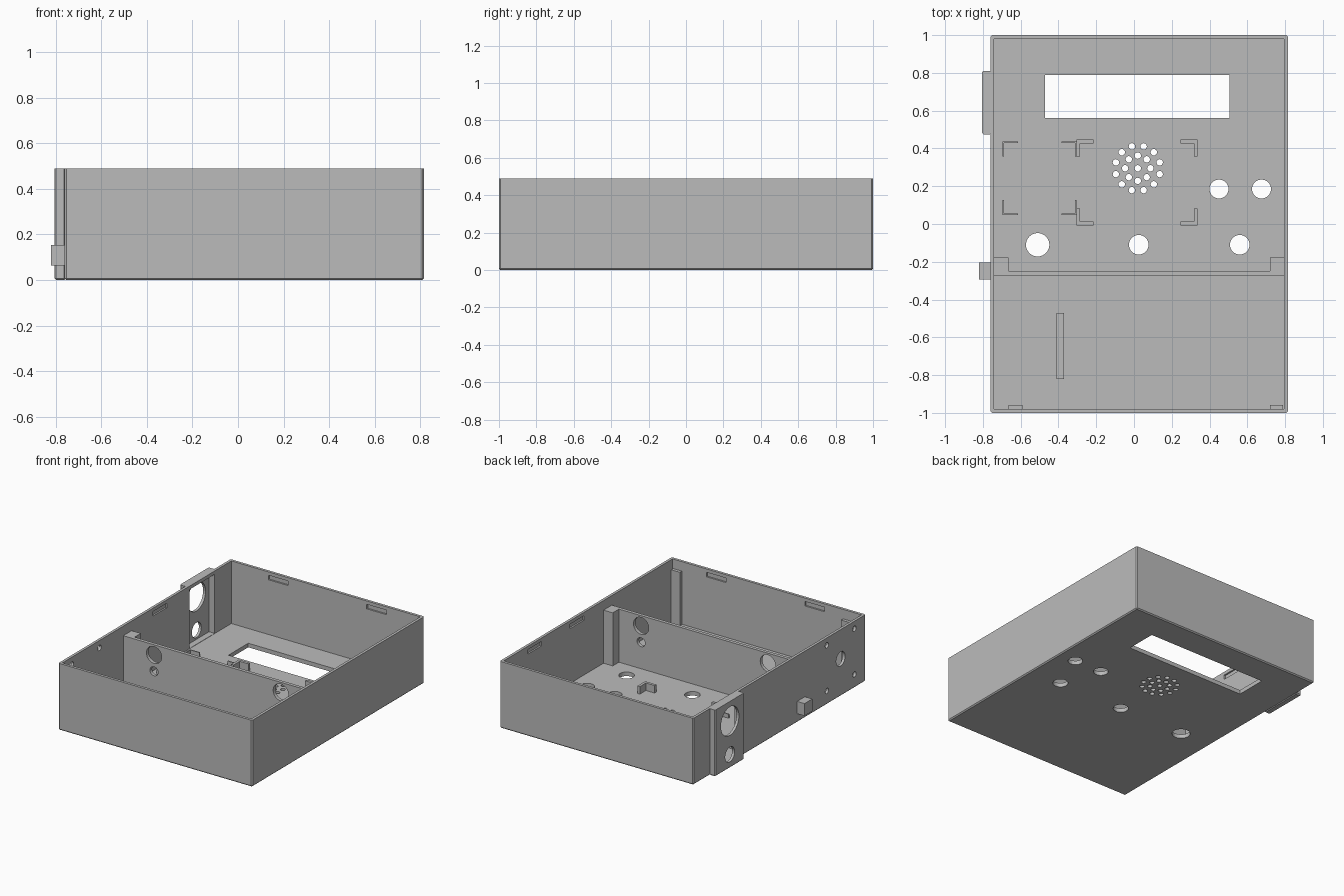
import bpy, bmesh, math
from mathutils import Matrix, Vector

cube = bpy.data.objects.get("Cube")
if cube:
    bpy.data.objects.remove(cube, do_unlink=True)

grey = bpy.data.materials.new("plain grey plastic")
grey.use_nodes = True
colour = (0.5, 0.5, 0.5, 1)
grey.diffuse_color = colour
grey.node_tree.nodes["Principled BSDF"].inputs["Base Color"].default_value = colour


def add_box(bm, x, y, z):
    """Add a box given as three (low, high) ranges."""
    size = Matrix.Diagonal((x[1] - x[0], y[1] - y[0], z[1] - z[0], 1))
    centre = Vector((sum(x) / 2, sum(y) / 2, sum(z) / 2))
    return bmesh.ops.create_cube(bm, size=1, matrix=Matrix.Translation(centre) @ size)["verts"]


def add_rod(bm, centre, radius, axis, length=0.1, sides=32):
    turn = Vector((0, 0, 1)).rotation_difference(Vector(axis)).to_matrix().to_4x4()
    bmesh.ops.create_cone(bm, cap_ends=True, segments=sides, radius1=radius, radius2=radius,
                          depth=length, matrix=Matrix.Translation(centre) @ turn)


def finish(bm, name):
    mesh = bpy.data.meshes.new(name)
    bm.to_mesh(mesh)
    bm.free()
    mesh.materials.append(grey)
    obj = bpy.data.objects.new(name, mesh)
    bpy.context.collection.objects.link(obj)
    return obj


def box(name, x, y, z):
    bm = bmesh.new()
    add_box(bm, x, y, z)
    return finish(bm, name)


def bevelled_box(name, x, y, z):
    """Box with every edge chamfered except the top rim."""
    bm = bmesh.new()
    add_box(bm, x, y, z)
    edges = [e for e in bm.edges if min(v.co.z for v in e.verts) < z[1] - 0.001]
    bmesh.ops.bevel(bm, geom=edges, offset=0.008, segments=1, affect='EDGES')
    return finish(bm, name)


def cut(obj, bm):
    """Subtract a bmesh from an object."""
    cutter = finish(bm, "cutter")
    cutter.hide_render = True
    mod = obj.modifiers.new("cut", 'BOOLEAN')
    mod.operation = 'DIFFERENCE'
    mod.solver = 'EXACT'
    mod.object = cutter
    bpy.context.view_layer.objects.active = obj
    bpy.ops.object.modifier_apply(modifier=mod.name)
    bpy.data.objects.remove(cutter, do_unlink=True)


TOP, FLOOR, RIB_TOP = 0.49, 0.03, 0.42
LEFT, RIGHT = -0.74, 0.795       # inner wall faces

# Open tray
case = bevelled_box("case", (-0.76, 0.815), (-1, 1), (0, TOP))
bm = bmesh.new()
add_box(bm, (LEFT, RIGHT), (-0.98, 0.98), (FLOOR, 0.6))
cut(case, bm)

# Floor openings: display window, knob holes, speaker grille
bm = bmesh.new()
add_box(bm, (-0.47, 0.505), (0.56, 0.79), (-0.05, 0.05))
for x, y, r in ((-0.51, -0.11, 0.062), (0.025, -0.11, 0.052), (0.56, -0.11, 0.052),
                (0.45, 0.185, 0.05), (0.675, 0.185, 0.05)):
    add_rod(bm, (x, y, 0), r, (0, 0, 1))
for count, ring, start in ((1, 0, 0), (8, 0.067, 0), (12, 0.12, 15)):
    for i in range(count):
        a = math.radians(start) + math.tau * i / count
        add_rod(bm, (0.02 + ring * math.cos(a), 0.295 + ring * math.sin(a), 0),
                0.017, (0, 0, 1), sides=16)

# Side wall openings: connector holes and the recess behind the socket housing
add_rod(bm, (-0.75, -0.71, 0.275), 0.052, (1, 0, 0))
for y in (-0.55, -0.87):
    for z in (0.1, 0.435):
        add_rod(bm, (-0.75, y, z), 0.02, (1, 0, 0), sides=16)
add_box(bm, (-0.79, -0.7), (0.495, 0.785), (FLOOR + 0.002, 0.465))

# Blind lid catch slots inside the rim
SLOT = (0.432, 0.465)
for x in (-0.36, 0.44):
    add_box(bm, (x - 0.08, x + 0.08), (0.95, 0.992), SLOT)
    add_box(bm, (x - 0.08, x + 0.08), (-0.992, -0.95), SLOT)
for y in (0.13, 0.62):
    add_box(bm, (0.77, 0.807), (y - 0.08, y + 0.08), SLOT)
add_box(bm, (-0.752, -0.72), (0.07, 0.23), SLOT)
cut(case, bm)

# Socket housing on the side wall
housing = bevelled_box("socket_housing", (-0.805, -0.755), (0.475, 0.81), (0, TOP))
bm = bmesh.new()
add_box(bm, (-0.785, -0.7), (0.495, 0.785), (FLOOR + 0.002, 0.465))
cut(housing, bm)
bm = bmesh.new()
add_rod(bm, (-0.8, 0.64, 0.345), 0.105, (1, 0, 0))
add_rod(bm, (-0.8, 0.64, 0.1), 0.055, (1, 0, 0))
cut(housing, bm)

box("side_block", (-0.82, -0.755), (-0.295, -0.205), (0.065, 0.155))

# Divider wall with two pairs of cable holes
divider = box("divider", (LEFT - 0.005, RIGHT + 0.005), (-0.275, -0.25), (FLOOR - 0.005, RIB_TOP))
bm = bmesh.new()
for x in (-0.49, 0.54):
    add_rod(bm, (x, -0.26, 0.345), 0.062, (0, 1, 0))
    add_rod(bm, (x, -0.26, 0.225), 0.033, (0, 1, 0))
cut(divider, bm)

# Posts against the divider and ribs on the front wall
for side, x in (("right", (LEFT - 0.005, -0.665)), ("left", (0.72, RIGHT + 0.005))):
    box(side + "_post", x, (-0.255, -0.178), (FLOOR - 0.005, RIB_TOP))
for side, x in (("right", (-0.665, -0.59)), ("left", (0.72, 0.79))):
    box(side + "_front_rib", x, (-0.985, -0.957), (FLOOR - 0.005, RIB_TOP))
box("floor_rib", (-0.41, -0.37), (-0.82, -0.47), (FLOOR - 0.005, 0.12))


def corner_brackets(name, xs, ys, arm, thick, top):
    """Four L-shaped corners around a rectangle on the floor."""
    bm = bmesh.new()
    for x, sx in zip(xs, (1, -1)):
        for y, sy in zip(ys, (1, -1)):
            for lx, ly in ((arm, thick), (thick, arm)):
                add_box(bm, sorted((x, x + sx * lx)), sorted((y, y + sy * ly)),
                        (FLOOR - 0.005, top))
    finish(bm, name)


corner_brackets("small_board_brackets", (-0.695, -0.305), (0.047, 0.437), 0.08, 0.008, 0.06)
corner_brackets("large_board_brackets", (-0.305, 0.337), (-0.008, 0.447), 0.09, 0.02, 0.085)
